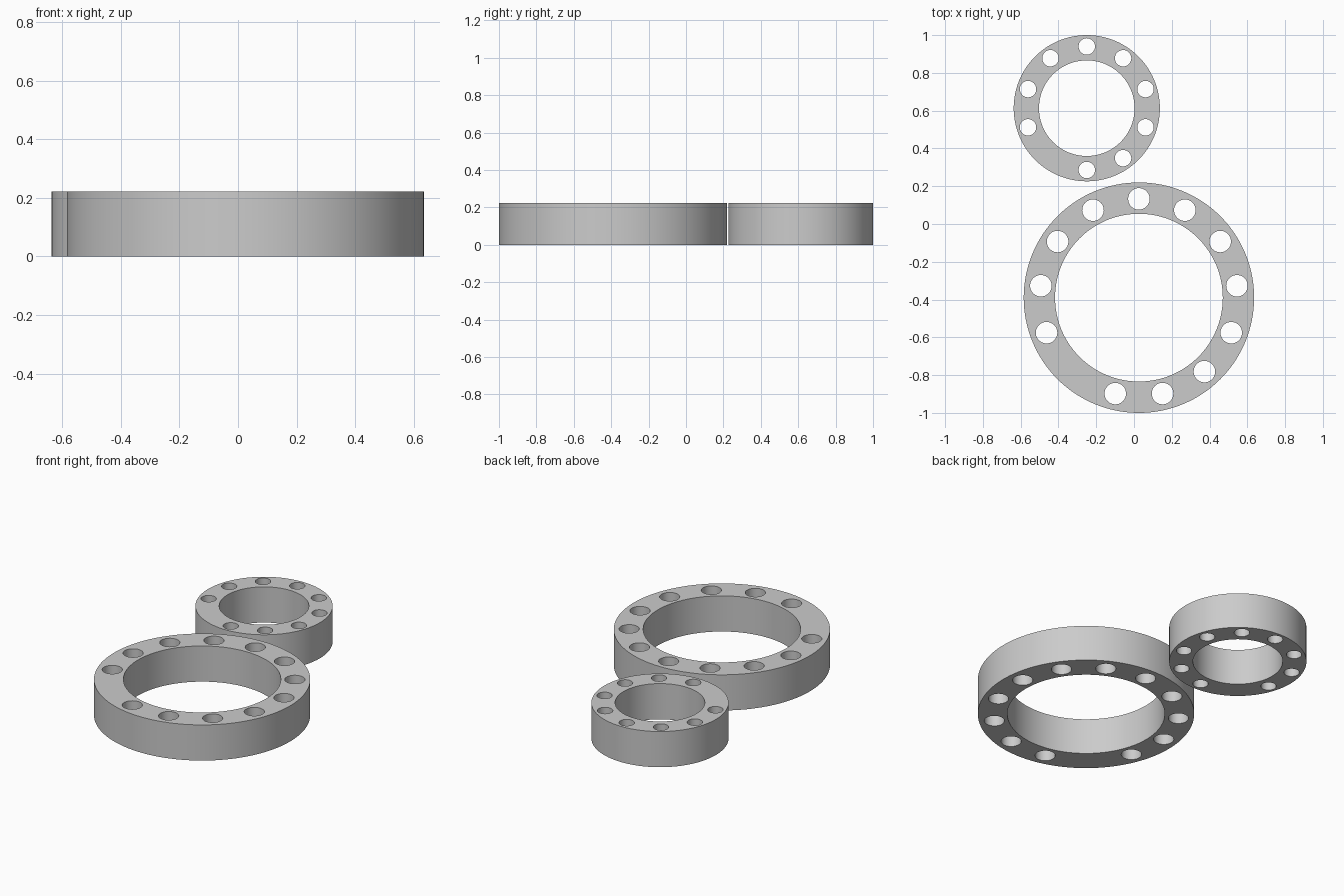
import bpy
import bmesh
from math import cos, sin, tau, pi, radians

cube = bpy.data.objects.get("Cube")
if cube:
    bpy.data.objects.remove(cube, do_unlink=True)

HEIGHT = 0.222

grey = bpy.data.materials.new("plain grey")
grey.use_nodes = True
grey.diffuse_color = (0.6, 0.6, 0.6, 1)
grey.node_tree.nodes["Principled BSDF"].inputs["Base Color"].default_value = (0.6, 0.6, 0.6, 1)


def add_circle(curve, x, y, radius, segments):
    """Closed circular outline in a flat curve."""
    spline = curve.splines.new("POLY")
    spline.points.add(segments - 1)
    for i, point in enumerate(spline.points):
        a = tau * i / segments
        point.co = (x + radius * cos(a), y + radius * sin(a), 0, 1)
    spline.use_cyclic_u = True


def drilled_ring(name, centre, outer, inner, pitch, hole, slots, skipped):
    """Thick ring with evenly spaced through holes, one slot left solid."""
    curve = bpy.data.curves.new(name + " outline", "CURVE")
    curve.dimensions = "2D"
    curve.fill_mode = "BOTH"
    curve.extrude = HEIGHT / 2
    add_circle(curve, 0, 0, outer, 128)
    add_circle(curve, 0, 0, inner, 128)
    for k in range(slots):
        if k != skipped:
            a = pi / 2 - tau * k / slots
            add_circle(curve, pitch * cos(a), pitch * sin(a), hole, 40)

    # Turn the extruded outline into a welded solid
    helper = bpy.data.objects.new(name + " helper", curve)
    bpy.context.collection.objects.link(helper)
    graph = bpy.context.evaluated_depsgraph_get()
    mesh = bpy.data.meshes.new_from_object(helper.evaluated_get(graph))
    bpy.data.objects.remove(helper, do_unlink=True)
    bm = bmesh.new()
    bm.from_mesh(mesh)
    bmesh.ops.remove_doubles(bm, verts=bm.verts, dist=0.0001)
    bmesh.ops.recalc_face_normals(bm, faces=bm.faces)
    bm.to_mesh(mesh)
    bm.free()

    # Smooth walls, sharp rims
    mesh.shade_smooth()
    mesh.set_sharp_from_angle(angle=radians(30))
    mesh.materials.clear()
    mesh.materials.append(grey)
    for face in mesh.polygons:
        face.material_index = 0
    ring = bpy.data.objects.new(name, mesh)
    ring.location = (*centre, HEIGHT / 2)
    bpy.context.collection.objects.link(ring)


drilled_ring("large_ring", (0.026, -0.39), outer=0.61, inner=0.444,
             pitch=0.523, hole=0.057, slots=13, skipped=8)
drilled_ring("small_ring", (-0.25, 0.613), outer=0.387, inner=0.253,
             pitch=0.327, hole=0.0435, slots=10, skipped=6)
